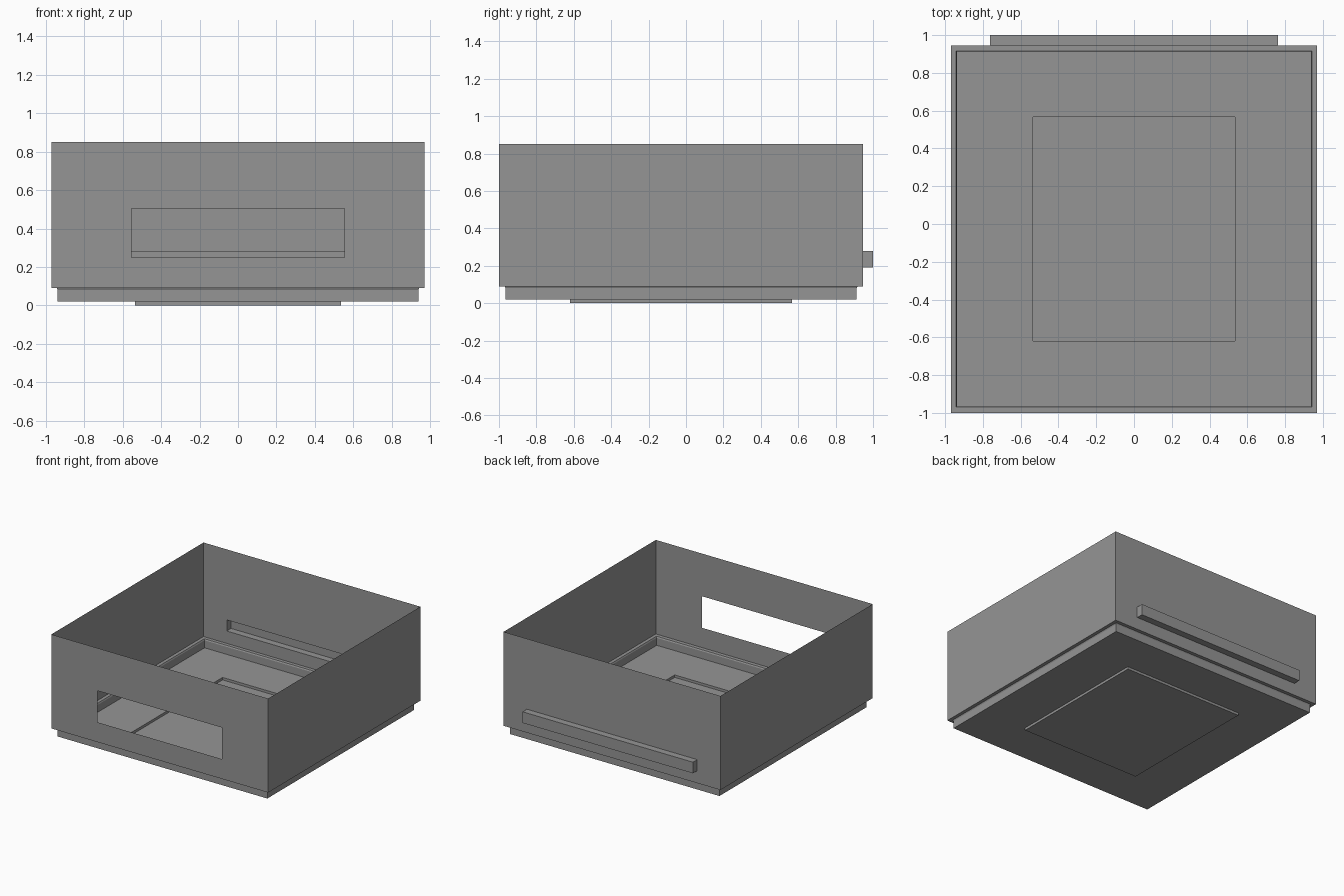
import bpy, bmesh

cube = bpy.data.objects.get("Cube")
if cube:
    bpy.data.objects.remove(cube, do_unlink=True)

grey = bpy.data.materials.new("mid_grey")
grey.use_nodes = True
colour = (0.3, 0.3, 0.3, 1)
grey.diffuse_color = colour
grey.node_tree.nodes["Principled BSDF"].inputs["Base Color"].default_value = colour


def rect(a0, a1, b0, b1, place, flip=False):
    """Rectangle of four points, mapped into space by place(a, b)."""
    ring = [place(a0, b0), place(a1, b0), place(a1, b1), place(a0, b1)]
    return ring[::-1] if flip else ring


def sheet(name, rings, cap=True):
    """Thin sheet that joins successive rings and optionally closes the last."""
    bm = bmesh.new()
    loops = [[bm.verts.new(p) for p in ring] for ring in rings]
    for a, b in zip(loops, loops[1:]):
        for i in range(4):
            j = (i + 1) % 4
            bm.faces.new((b[i], b[j], a[j], a[i]))
    if cap:
        bm.faces.new(loops[-1][::-1])
    mesh = bpy.data.meshes.new(name)
    bm.to_mesh(mesh)
    bm.free()
    mesh.materials.append(grey)
    obj = bpy.data.objects.new(name, mesh)
    bpy.context.collection.objects.link(obj)
    return obj


# Main dimensions
W, FRONT, BACK = 0.97, -1.0, 0.945
LOW, TOP, FLOOR = 0.09, 0.85, 0.02


def level(z):
    return lambda x, y: (x, y, z)


def upright(y):
    return lambda x, z: (x, y, z)


# Stepped base: ledge, short skirt, floor and sunken centre panel
sheet("stepped_base", [
    rect(-W, W, FRONT, BACK, level(LOW)),
    rect(-0.943, 0.943, -0.97, 0.917, level(LOW)),
    rect(-0.938, 0.938, -0.965, 0.912, level(LOW - 0.01)),
    rect(-0.938, 0.938, -0.965, 0.912, level(FLOOR)),
    rect(-0.535, 0.535, -0.62, 0.567, level(FLOOR)),
    rect(-0.535, 0.535, -0.62, 0.567, level(0)),
])

# Front wall with open window
sheet("front_wall", [
    rect(-W, W, LOW, TOP, upright(FRONT), True),
    rect(-0.555, 0.555, 0.25, 0.505, upright(FRONT), True),
], cap=False)

# Back wall with a hollow rail pushed outwards
sheet("back_wall", [
    rect(-W, W, LOW, TOP, upright(BACK)),
    rect(-0.762, 0.762, 0.19, 0.28, upright(BACK)),
    rect(-0.762, 0.762, 0.19, 0.28, upright(1.0)),
])

# Plain side walls
for name, x in (("left_wall", W), ("right_wall", -W)):
    sheet(name, [rect(FRONT, BACK, LOW, TOP, lambda y, z: (x, y, z), x > 0)])
